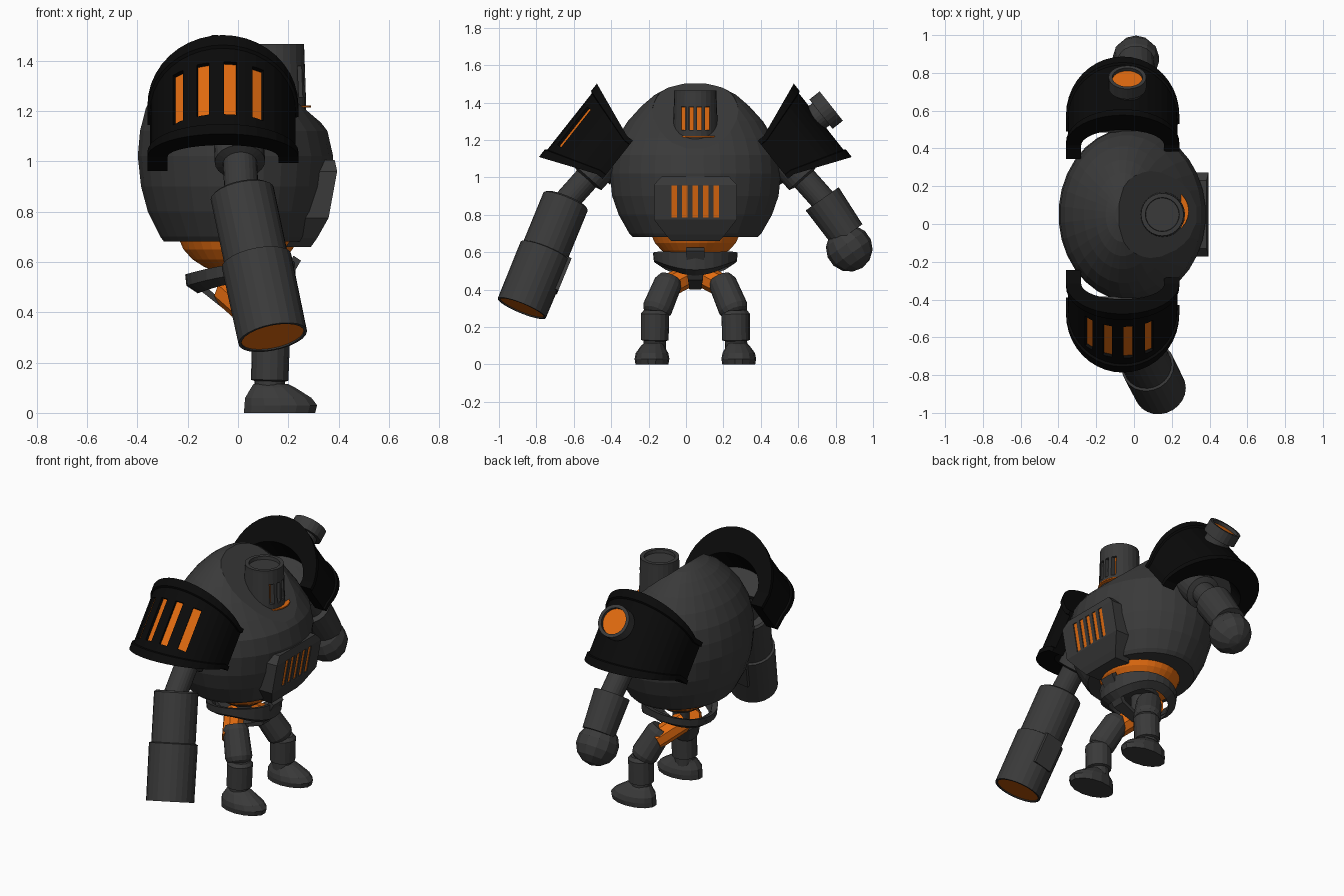
import bpy, bmesh, math
from mathutils import Vector, Matrix

if "Cube" in bpy.data.objects:
    bpy.data.objects.remove(bpy.data.objects["Cube"])

CY = 0.05  # symmetry plane of the robot (it looks towards +x)
X, Y, Z = Vector((1, 0, 0)), Vector((0, 1, 0)), Vector((0, 0, 1))


def material(name, rgb):
    m = bpy.data.materials.new(name)
    m.diffuse_color = (*rgb, 1)
    m.use_nodes = True
    m.node_tree.nodes["Principled BSDF"].inputs["Base Color"].default_value = m.diffuse_color
    return m


GREY = material("dark grey", (0.042, 0.042, 0.042))
BLACK = material("black", (0.003, 0.003, 0.003))
ORANGE = material("orange", (0.75, 0.145, 0.005))


def build(name, verts, faces, mat):
    bm = bmesh.new()
    vs = [bm.verts.new(v) for v in verts]
    for f in faces:
        bm.faces.new([vs[i] for i in f])
    bmesh.ops.recalc_face_normals(bm, faces=bm.faces)
    me = bpy.data.meshes.new(name)
    bm.to_mesh(me)
    bm.free()
    me.materials.append(mat)
    ob = bpy.data.objects.new(name, me)
    bpy.context.collection.objects.link(ob)
    return ob


def mirrored(ob, name):
    me = ob.data.copy()
    me.transform(Matrix.Translation((0, 2 * CY, 0)) @ Matrix.Scale(-1, 4, (0, 1, 0)))
    me.flip_normals()
    new = bpy.data.objects.new(name, me)
    bpy.context.collection.objects.link(new)
    return new


def cut(ob, cutters):
    """Subtract the cutters and throw them away."""
    for c in cutters:
        c.hide_render = True
        mod = ob.modifiers.new("cut", 'BOOLEAN')
        mod.operation, mod.object, mod.solver = 'DIFFERENCE', c, 'EXACT'
    bpy.context.view_layer.update()
    me = bpy.data.meshes.new_from_object(ob.evaluated_get(bpy.context.evaluated_depsgraph_get()))
    ob.modifiers.clear()
    ob.data = me
    for c in cutters:
        bpy.data.objects.remove(c)


def rings(name, loops, mat):
    """Skin a list of equal vertex loops and cap both ends."""
    n = len(loops[0])
    faces = [(i * n + j, i * n + (j + 1) % n, (i + 1) * n + (j + 1) % n, (i + 1) * n + j)
             for i in range(len(loops) - 1) for j in range(n)]
    faces += [tuple(range(n)), tuple(range((len(loops) - 1) * n, len(loops) * n))]
    return build(name, [v for l in loops for v in l], faces, mat)


def loft(name, sections, mat, segs=32):
    """Elliptic sections (cx, cy, z, rx, ry)."""
    ang = [2 * math.pi * (j + 0.5) / segs for j in range(segs)]
    return rings(name, [[(cx + rx * math.cos(a), cy + ry * math.sin(a), z) for a in ang]
                        for cx, cy, z, rx, ry in sections], mat)


def tube(name, p0, p1, profile, mat, segs=24):
    """Lathe (distance, radius) pairs about the line p0 to p1."""
    p0, d = Vector(p0), (Vector(p1) - Vector(p0)).normalized()
    u = d.cross(Vector((1, 0, 0.01))).normalized()
    v = d.cross(u)
    ang = [2 * math.pi * j / segs for j in range(segs)]
    return rings(name, [[p0 + d * t + r * (u * math.cos(a) + v * math.sin(a)) for a in ang]
                        for t, r in profile], mat)


def slab(name, centre, ax, ay, az, size, mat):
    """Box with its own axes."""
    c = Vector(centre)
    return rings(name, [[c + ax * (sx * size[0] / 2) + ay * (sy * size[1] / 2) + az * (sz * size[2] / 2)
                         for sx, sy in ((-1, -1), (1, -1), (1, 1), (-1, 1))] for sz in (-1, 1)], mat)


# Body: egg with a sloping front and a shallow dish for the head
prof = [(0.68, -.01, .285, .335), (0.70, -.01, .30, .355), (0.80, -.01, .35, .412), (0.90, -.01, .377, .447),
        (1.02, -.01, .39, .46), (1.12, -.017, .374, .453), (1.21, -.04, .328, .42), (1.30, -.056, .267, .363),
        (1.38, -.06, .205, .29), (1.44, -.06, .145, .22), (1.48, -.06, .09, .145), (1.502, -.06, .04, .06)]
body = loft("body", [(cx, CY, z, rx, ry) for z, cx, rx, ry in prof], GREY)
dish = loft("dish_cutter", [(0.11, CY, z, 0.225, 0.232) for z in (1.34, 1.8)], GREY)
for v in dish.data.vertices:
    if v.co.z < 1.6:
        v.co.z -= 0.85 * (v.co.x - 0.11)
cut(body, [dish])

# Head: turret with a recessed lid, glowing base and deep visor slits
HX = 0.15
head = tube("head", (HX, CY, 1.19), (HX, CY, 2),
            [(0, 0.12), (0.06, 0.12), (0.26, 0.113), (0.275, 0.113), (0.275, 0.09), (0.255, 0.088)], GREY)
ys = [-0.063 + 0.042 * i for i in range(4)]
cut(head, [slab("slit_cutter", (HX + 0.12, CY + y, 1.315), X, Y, Z, (0.10, 0.024, 0.125), GREY) for y in ys])
for y in ys:
    slab("visor_glow", (HX + 0.074, CY + y, 1.315), X, Y, Z, (0.009, 0.023, 0.124), ORANGE)
g = Vector((HX + 0.018, CY + 0.018, 1.213))
tube("head_glow", g, g + Z, [(0, 0.122), (0.008, 0.122)], ORANGE)

# Chest plate, bent below the five recessed slits
plate = rings("chest_plate", [[(x, CY - w, z), (x, CY + w, z), (x - 0.1, CY + w, z), (x - 0.1, CY - w, z)]
                              for z, x, w in ((0.66, 0.29, 0.13), (0.695, 0.315, 0.16), (0.775, 0.36, 0.222),
                                              (0.96, 0.394, 0.222), (1.005, 0.384, 0.18))], GREY)
up = Vector((0.034, 0, 0.185)).normalized()
out = Y.cross(up)
slits = [Vector((0.3775, CY - 0.112 + 0.056 * i, 0.87)) for i in range(5)]
cut(plate, [slab("slit_cutter", p, Y, out, up, (0.03, 0.024, 0.175), GREY) for p in slits])
for p in slits:
    slab("chest_glow", p - out * 0.010, Y, out, up, (0.029, 0.009, 0.174), ORANGE)

# Waist bowl, pelvis belt and crotch strap
loft("waist_bowl", [(0, CY, z, r, r) for z, r in
                    ((0.57, 0.11), (0.58, 0.135), (0.61, 0.182), (0.65, 0.218), (0.70, 0.24))], ORANGE)
loft("waist_cap", [(0, CY, z, r, r) for z, r in ((0.45, 0.05), (0.555, 0.05), (0.556, 0.10), (0.571, 0.112))], GREY)
belt = []
for j in range(28):
    a = 2 * math.pi * j / 28
    c, s = math.cos(a), math.sin(a)
    dz = 0.02 * s * s + 0.025 * c
    bib = 0.05 * max(c, 0) ** 2
    belt.append([(0.01 + r * c, CY + 1.03 * r * s, z + dz) for r, z in
                 ((0.17, 0.50 - bib), (0.215, 0.53 - bib), (0.22, 0.575), (0.185, 0.565))])
build("pelvis_belt", [v for l in belt for v in l],
      [(4 * j + k, 4 * j + (k + 1) % 4, 4 * ((j + 1) % 28) + (k + 1) % 4, 4 * ((j + 1) % 28) + k)
       for j in range(28) for k in range(4)], GREY)
strap = [(-0.205, 0.53, 0.05), (-0.06, 0.415, 0.04), (0.03, 0.40, 0.03), (0.16, 0.45, 0.04), (0.25, 0.605, 0.05)]
rings("crotch_strap", [[(x, CY - w, z), (x, CY + w, z), (x * 0.88, CY + w, z + 0.02), (x * 0.88, CY - w, z + 0.02)]
                       for x, z, w in strap], GREY)

# Legs
leg = [
    tube("hip", (-0.04, 0.02, 0.48), (0.05, -0.13, 0.40), [(0, 0.062), (0.2, 0.062)], ORANGE, 8),
    tube("thigh", (0.04, -0.085, 0.46), (0.125, -0.165, 0.27),
         [(0, 0.06), (0.03, 0.075), (0.19, 0.08), (0.215, 0.07), (0.23, 0.05)], GREY, 16),
    tube("shin", (0.13, -0.165, 0.29), (0.125, -0.168, 0.08),
         [(0, 0.06), (0.02, 0.076), (0.16, 0.074), (0.165, 0.06), (0.21, 0.06)], GREY, 16),
    loft("foot", [(0.165, -0.182, 0, 0.145, 0.088), (0.17, -0.182, 0.03, 0.148, 0.093),
                  (0.16, -0.182, 0.06, 0.135, 0.087), (0.14, -0.178, 0.10, 0.09, 0.062),
                  (0.13, -0.172, 0.115, 0.07, 0.05)], GREY, 14)]
for ob in leg:
    ob_name = ob.name
    mirrored(ob, "left_" + ob_name)
    ob.name = "right_" + ob_name

# Shoulder pads: thick arched shells whose axis points down and outwards
C = Vector((-0.06, -0.396, 1.119))
D = Vector((0, -0.62, -0.785))
N = Vector((0, -0.785, 0.62))
shell = [(-1, 0.22), (-1, 0.3), (-0.8, 0.3), (-0.78, 0.289), (0.78, 0.289), (0.8, 0.3), (1, 0.3), (1, 0.22)]
steps = [(-1, None, 0.09)] + [(0, math.pi * (i / 20 - 0.5), 0) for i in range(21)] + [(1, None, 0.04)]
loops = []
for side, th, drop in steps:
    loop = []
    for u, r in shell:
        flat = 0.7 if r < 0.25 else 1  # the opening is lower than the outer arch
        x, n = (side * r, -drop) if side else (r * math.sin(th), flat * r * math.cos(th))
        half = 0.13 + 0.12 * max(n, 0) / 0.3
        loop.append(C + X * x + N * n + D * (u * half))
    loops.append(loop)
pad = rings("right_shoulder_pad", loops, BLACK)
mirrored(pad, "left_shoulder_pad")
wall = rings("right_pad_lining", [[C + D * u + 0.225 * (X * math.sin(t) + N * 0.72 * math.cos(t))
                                   for t in [math.pi * (i / 16 - 0.5) for i in range(17)]]
                                  for u in (-0.02, 0.02)], GREY)
mirrored(wall, "left_pad_lining")

# Recessed slits in the right pad
cutters = []
for x in (-0.18, -0.08, 0.03, 0.14):
    th = math.asin(x / 0.289)
    o = X * math.sin(th) + N * math.cos(th)
    size = 0.27 - 0.10 * abs(x)
    p = C + D * 0.008
    cutters.append(slab("slit_cutter", p + o * 0.286, o.cross(D), o, D, (0.05, 0.044, size), GREY))
    slab("pad_glow", p + o * 0.267, o.cross(D), o, D, (0.049, 0.008, size - 0.002), ORANGE)
cut(pad, cutters)

# Nozzle on the left pad
N2 = Vector((0, 0.785, 0.62))
base = Vector((-0.035, 0.655, 1.285))
tube("pad_nozzle", base, base + N2,
     [(0, 0.075), (0.085, 0.075), (0.085, 0.1), (0.155, 0.1), (0.155, 0.08), (0.125, 0.08)], GREY)
tube("nozzle_glow", base + N2 * 0.128, base + N2, [(0, 0.08), (0.007, 0.08)], ORANGE)

# Upper arms
arm = tube("right_upper_arm", (0, -0.40, 1.14), (0.015, -0.65, 0.86),
           [(0, 0.10), (0.19, 0.10), (0.20, 0.068), (0.38, 0.068)], GREY)
mirrored(arm, "left_upper_arm")

# Right arm: cannon with a raised block on its inner side
a, b = Vector((0.015, -0.64, 0.88)), Vector((0.138, -0.878, 0.30))
L = (b - a).length
axis = (b - a) / L
side = axis.cross(X).normalized()
if side.y < 0:
    side = -side
tube("cannon", a, b, [(0, 0.115), (0.01, 0.128), (0.30, 0.128), (0.305, 0.141), (L, 0.139),
                      (L, 0.127), (L - 0.015, 0.127)], GREY)
tube("cannon_glow", a + axis * (L - 0.014), b, [(0, 0.127), (0.008, 0.127)], ORANGE)
slab("cannon_block", a + axis * 0.39 + side * 0.12, axis, side, axis.cross(side), (0.19, 0.05, 0.12), GREY)

# Left arm: forearm and ball hand
tube("forearm", (0.01, 0.728, 0.885), (0.01, 0.865, 0.69), [(0, 0.108), (0.235, 0.098)], GREY, 20)
tube("ball_hand", (0.01, 0.803, 0.72), (0.01, 0.943, 0.52),
     [(0.122 - 0.125 * math.cos(math.pi * i / 7), max(0.125 * math.sin(math.pi * i / 7), 0.004))
      for i in range(8)], GREY, 12)
